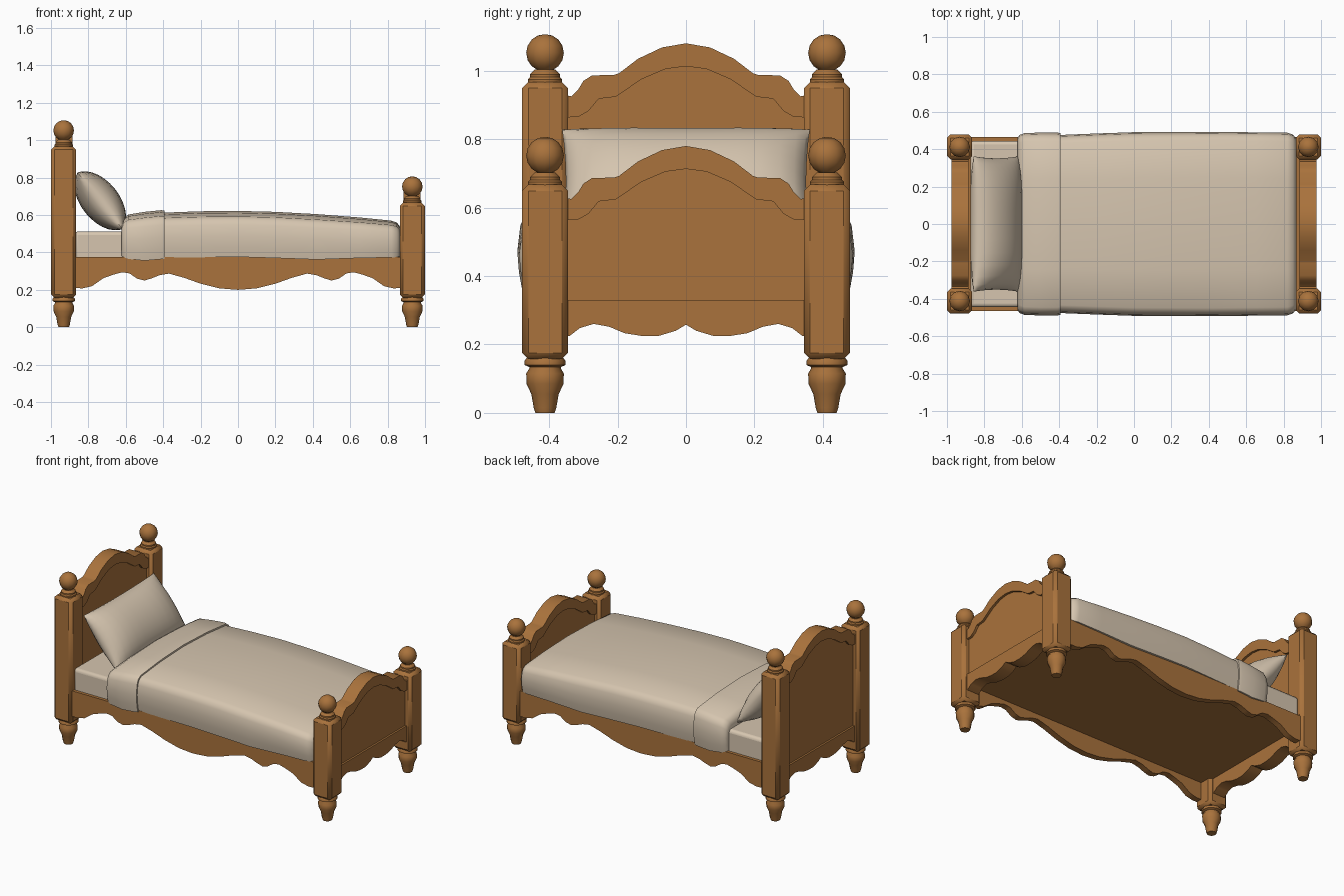
import bpy, bmesh, math

if "Cube" in bpy.data.objects:
    bpy.data.objects.remove(bpy.data.objects["Cube"])

def material(name, rgb):
    m = bpy.data.materials.new(name)
    m.diffuse_color = (*rgb, 1)
    m.use_nodes = True
    m.node_tree.nodes["Principled BSDF"].inputs["Base Color"].default_value = m.diffuse_color
    return m

WOOD = material("warm wood", (0.40, 0.17, 0.045))
LINEN = material("cream linen", (0.67, 0.56, 0.43))

def finish(name, bm, mat, angle=35, bevel=0, segments=1):
    bmesh.ops.remove_doubles(bm, verts=bm.verts, dist=1e-5)
    bmesh.ops.recalc_face_normals(bm, faces=bm.faces)
    me = bpy.data.meshes.new(name)
    bm.to_mesh(me)
    bm.free()
    me.materials.append(mat)
    ob = bpy.data.objects.new(name, me)
    bpy.context.collection.objects.link(ob)
    if bevel:
        b = ob.modifiers.new("bevel", 'BEVEL')
        b.width, b.segments = bevel, segments
    bpy.ops.object.select_all(action='DESELECT')
    ob.select_set(True)
    bpy.context.view_layer.objects.active = ob
    bpy.ops.object.shade_smooth_by_angle(angle=math.radians(angle))
    return ob

def box(name, lo, hi, mat, **kw):
    bm = bmesh.new()
    bmesh.ops.create_cube(bm, size=1)
    for v in bm.verts:
        v.co = [(a + b) / 2 + c * (b - a) for a, b, c in zip(lo, hi, v.co)]
    return finish(name, bm, mat, **kw)

def prism(name, pts, axis, a, b):
    """Extrude a (horizontal, z) outline along x or y."""
    bm = bmesh.new()
    f = bm.faces.new([bm.verts.new((a, p, z) if axis == 'x' else (p, a, z)) for p, z in pts])
    r = bmesh.ops.extrude_face_region(bm, geom=[f])
    d = (b - a, 0, 0) if axis == 'x' else (0, b - a, 0)
    bmesh.ops.translate(bm, vec=d, verts=[g for g in r["geom"] if isinstance(g, bmesh.types.BMVert)])
    return finish(name, bm, WOOD)

def lathe(name, prof, x, y, z0, sides=12):
    bm = bmesh.new()
    rings = [[bm.verts.new((x + r * math.cos(2 * math.pi * i / sides),
                            y + r * math.sin(2 * math.pi * i / sides), z0 + z))
              for i in range(sides)] for r, z in prof]
    for a, b in zip(rings, rings[1:]):
        for i in range(sides):
            j = (i + 1) % sides
            bm.faces.new((a[i], a[j], b[j], b[i]))
    bm.faces.new(rings[0])
    bm.faces.new(rings[-1])
    return finish(name, bm, WOOD, angle=40)

def mirrored(half):
    """half runs from the outside (negative) to the centre at 0."""
    return half + [(-p, z) for p, z in reversed(half[:-1])]

# Turned posts with feet and ball finials
FOOT = [(.028, 0), (.033, .015), (.040, .055), (.054, .085), (.055, .115), (.046, .13),
        (.046, .134), (.060, .14), (.060, .152), (.05, .165)]
NECK = [(.050, -.004), (.050, .008), (.044, .014), (.044, .022), (.036, .03), (.030, .036)]
BALL = [(.055 * math.sin(math.pi * t / 8), .085 - .055 * math.cos(math.pi * t / 8)) for t in range(1, 8)]
BALL += [(.004, .139)]
for end, sx, top in (("head", -1, .967), ("foot", 1, .667)):
    for side, sy in (("front", -1), ("back", 1)):
        x, y = sx * .932, sy * .412
        box(f"{end}_{side}_post", (x - .067, y - .067, .157), (x + .067, y + .067, top), WOOD, bevel=.018)
        lathe(f"{end}_{side}_foot", FOOT, x, y, 0)
        lathe(f"{end}_{side}_finial", NECK + BALL, x, y, top)

# Head and foot boards: thick arched rim, thin panel, scalloped apron
ARCH = mirrored([(-.36, .93), (-.335, .925), (-.315, .945), (-.30, .97), (-.275, .986), (-.21, .988),
                 (-.195, .993), (-.14, 1.035), (-.07, 1.068), (0, 1.08)])
INNER = mirrored([(-.36, .863), (-.315, .865), (-.285, .882), (-.255, .918), (-.205, .924),
                  (-.13, .975), (-.06, 1.005), (0, 1.013)])
APRON = mirrored([(-.36, .222), (-.34, .225), (-.31, .248), (-.27, .26), (-.225, .252), (-.18, .233),
                  (-.13, .225), (-.08, .225), (-.03, .24), (0, .258)])
for end, x, dz in (("head", -.93, 0), ("foot", .93, -.3)):
    arch = [(y, z + dz) for y, z in ARCH]
    inner = [(y, z + dz) for y, z in INNER]
    prism(f"{end}board_rim", arch + inner[::-1], 'x', x - .045, x + .045)
    prism(f"{end}board_panel", [(y, z + .01) for y, z in inner] + [(.36, .31), (-.36, .31)],
          'x', x - .03, x + .03)
    prism(f"{end}board_apron", APRON + [(.36, .33), (-.36, .33)], 'x', x - .042, x + .042)

# Scalloped side rails and mattress base
RAIL = mirrored([(-.89, .21), (-.83, .208), (-.78, .22), (-.72, .262), (-.67, .28), (-.62, .294),
                 (-.58, .288), (-.54, .26), (-.50, .25), (-.46, .262), (-.42, .278), (-.37, .287),
                 (-.29, .265), (-.20, .233), (-.10, .208), (0, .2)])
for side, s in (("front", -1), ("back", 1)):
    prism(f"{side}_rail", RAIL + [(.89, .375), (-.89, .375)], 'y', s * .425, s * .465)
box("bed_base", (-.91, -.43, .32), (.91, .43, .36), WOOD)

# Mattress
box("mattress", (-.875, -.445, .34), (.865, .445, .512), LINEN, bevel=.02, segments=3)

# Draped covers lofted along x; stations are (x, half width, bottom, top)
SECTION = [(.972, 0), (.99, .2), (1, .45), (.985, .7), (.962, .81), (.91, .88), (.5, .96), (0, 1)]
def cover(name, stations):
    sec = SECTION + [(-w, h) for w, h in reversed(SECTION[:-1])]
    bm = bmesh.new()
    rows = [[bm.verts.new((x, w * p, b + h * (t - b))) for p, h in sec] for x, w, b, t in stations]
    n = len(sec)
    for r, q in zip(rows, rows[1:]):
        for i in range(n):
            j = (i + 1) % n
            bm.faces.new((r[i], r[j], q[j], q[i]))
    bm.faces.new(rows[0])
    bm.faces.new(rows[-1])
    return finish(name, bm, LINEN, angle=50)

cover("blanket", [(-.42, .475, .373, .612), (-.2, .484, .374, .62), (0, .491, .376, .622), (.2, .492, .37, .617),
                  (.42, .493, .362, .605), (.65, .490, .37, .587), (.82, .488, .373, .570),
                  (.85, .478, .375, .56), (.868, .455, .38, .535)])
cover("blanket_fold", [(-.622, .462, .38, .555), (-.612, .476, .374, .585), (-.585, .486, .365, .603),
                       (-.5, .489, .356, .617), (-.41, .489, .364, .626), (-.392, .485, .366, .624)])

# Pillow leaning on the headboard: two puffed sheets joined at the seam
bm = bmesh.new()
N = 14
def pillow_point(i, j, side):
    u, v = (math.sin(math.pi / 2 * (2 * k / N - 1)) for k in (i, j))
    t = side * .102 * max(0, (1 - u * u) * (1 - v ** 4)) ** .55
    a = .195 * u * (1 - .04 * (1 - v * v))
    y = .362 * v * (1 - .03 * (1 - u * u))
    return (-.737 - .62 * a + .78 * t, y, .676 + .78 * a + .62 * t)
for side in (-1, 1):
    g = [[bm.verts.new(pillow_point(i, j, side)) for j in range(N + 1)] for i in range(N + 1)]
    for i in range(N):
        for j in range(N):
            bm.faces.new((g[i][j], g[i + 1][j], g[i + 1][j + 1], g[i][j + 1]))
finish("pillow", bm, LINEN, angle=60)
